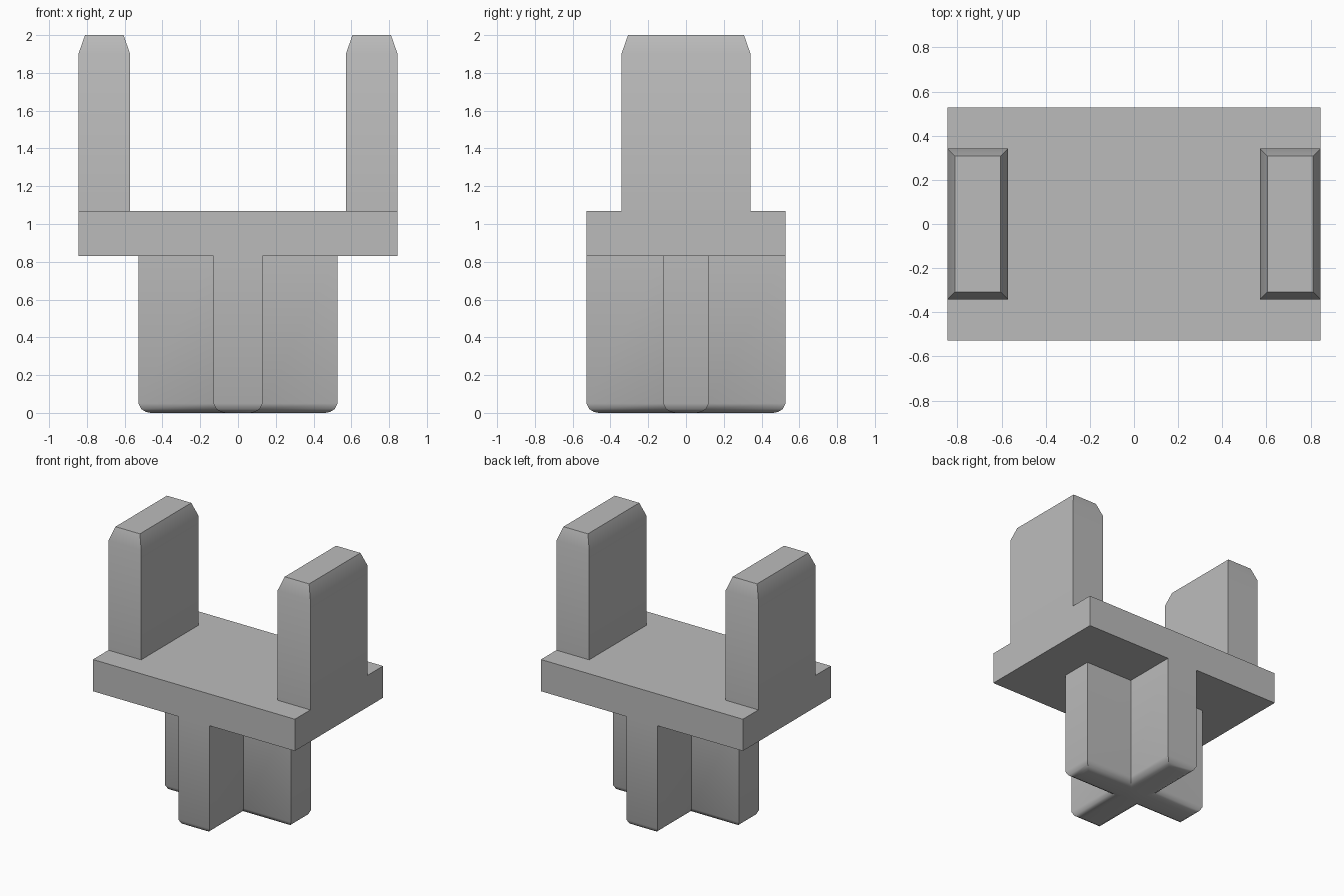
import bpy
import bmesh

old = bpy.data.objects.get("Cube")
if old:
    bpy.data.objects.remove(old, do_unlink=True)

GREY = (0.5, 0.5, 0.5, 1)
grey = bpy.data.materials.new("plain grey")
grey.use_nodes = True
grey.diffuse_color = GREY
grey.node_tree.nodes["Principled BSDF"].inputs["Base Color"].default_value = GREY


def loft(name, outline, levels, smooth_angle=None):
    """Stack inset copies of an outline; levels are (height, inset)."""
    bm = bmesh.new()
    rings = [[bm.verts.new((x, y, z)) for x, y in outline(inset)]
             for z, inset in levels]
    for low, high in zip(rings, rings[1:]):
        for i in range(len(low)):
            j = (i + 1) % len(low)
            bm.faces.new((low[i], low[j], high[j], high[i]))
    bm.faces.new(rings[0][::-1])
    bm.faces.new(rings[-1])
    bmesh.ops.recalc_face_normals(bm, faces=bm.faces)
    mesh = bpy.data.meshes.new(name)
    bm.to_mesh(mesh)
    bm.free()
    mesh.materials.append(grey)
    obj = bpy.data.objects.new(name, mesh)
    bpy.context.collection.objects.link(obj)
    if smooth_angle:
        bpy.ops.object.select_all(action='DESELECT')
        obj.select_set(True)
        bpy.context.view_layer.objects.active = obj
        bpy.ops.object.shade_smooth_by_angle(angle=smooth_angle)
    return obj


def rectangle(cx, hx, hy):
    def outline(d):
        return [(cx + sx * (hx - d), sy * (hy - d))
                for sx, sy in ((-1, -1), (1, -1), (1, 1), (-1, 1))]
    return outline


def cross(d):
    end, wx, wy = 0.527 - d, 0.13 - d, 0.12 - d
    return [(wx, -end), (wx, -wy), (end, -wy), (end, wy),
            (wx, wy), (wx, end), (-wx, end), (-wx, wy),
            (-end, wy), (-end, -wy), (-wx, -wy), (-wx, -end)]


# Cross-shaped stem with a rounded lower rim
loft("cross_stem", cross,
     [(0, 0.065), (0.005, 0.04), (0.02, 0.015), (0.05, 0), (0.83, 0)], 0.6)

# Flat plate between stem and prongs
loft("base_plate", rectangle(0, 0.845, 0.527), [(0.83, 0), (1.07, 0)])

# Pair of upright prongs with tapered tips
for name, side in (("left_prong", 1), ("right_prong", -1)):
    loft(name, rectangle(side * 0.708, 0.137, 0.342),
         [(1.07, 0), (1.9, 0), (2, 0.035)], 0.5)
